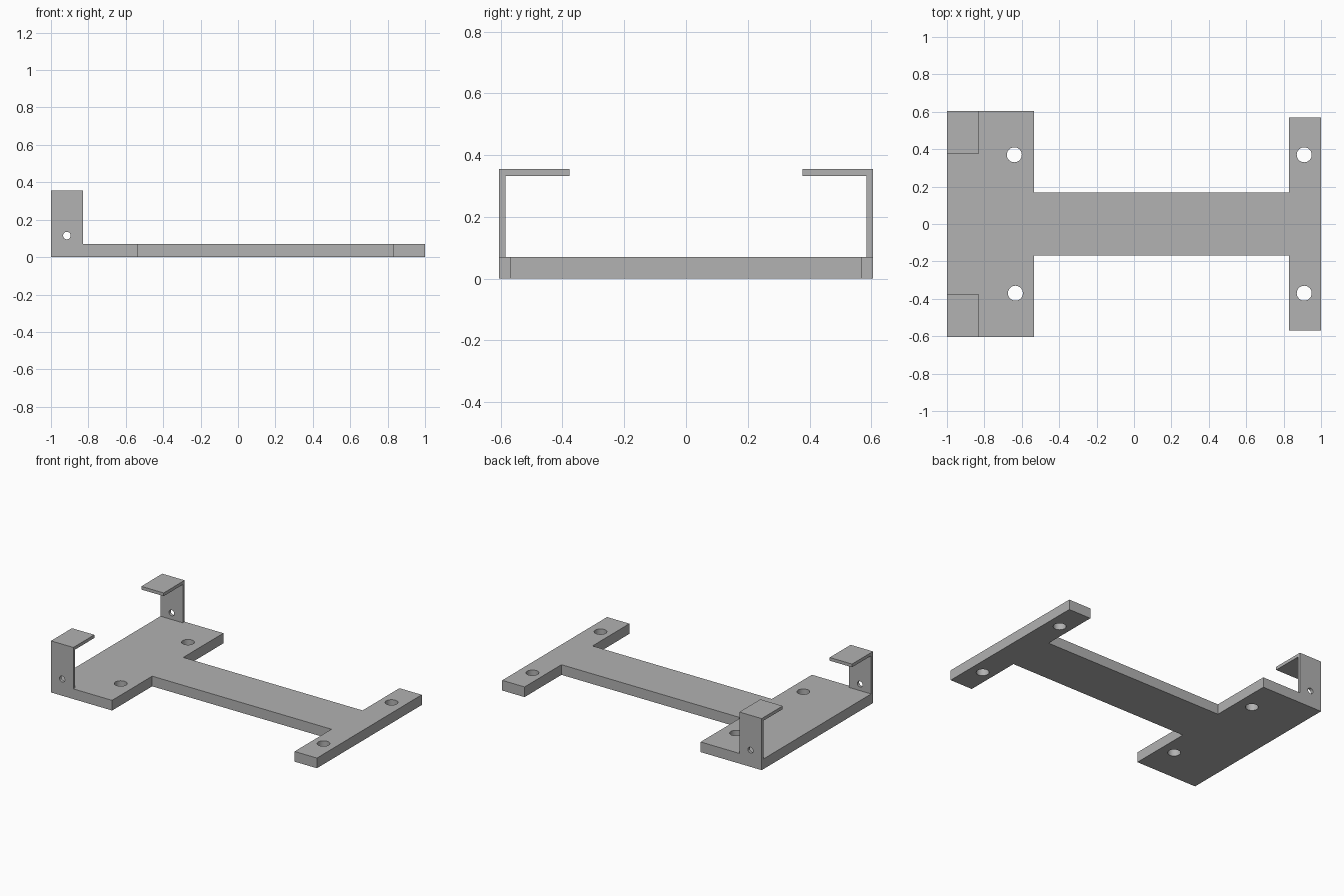
import bpy
import bmesh
from math import pi, radians
from mathutils import Matrix, Vector

cube = bpy.data.objects.get("Cube")
if cube:
    bpy.data.objects.remove(cube, do_unlink=True)

# Single plain grey material
GREY = (0.445, 0.445, 0.445, 1)
grey = bpy.data.materials.new("plain grey")
grey.use_nodes = True
grey.diffuse_color = GREY
grey.node_tree.nodes["Principled BSDF"].inputs["Base Color"].default_value = GREY


def make_object(name, bm):
    bmesh.ops.recalc_face_normals(bm, faces=bm.faces)
    mesh = bpy.data.meshes.new(name)
    bm.to_mesh(mesh)
    bm.free()
    mesh.materials.append(grey)
    obj = bpy.data.objects.new(name, mesh)
    bpy.context.collection.objects.link(obj)
    return obj


def extrude_outline(name, points, direction):
    """Solid from a closed outline swept along a direction."""
    bm = bmesh.new()
    face = bm.faces.new([bm.verts.new(p) for p in points])
    swept = bmesh.ops.extrude_face_region(bm, geom=[face], use_keep_orig=True)
    verts = [g for g in swept["geom"] if isinstance(g, bmesh.types.BMVert)]
    bmesh.ops.translate(bm, verts=verts, vec=Vector(direction))
    return make_object(name, bm)


def drill(obj, centers, radius, rotation):
    """Cut round through-holes at the given centers."""
    bm = bmesh.new()
    for c in centers:
        bmesh.ops.create_cone(bm, cap_ends=True, segments=40, radius1=radius,
                              radius2=radius, depth=0.2,
                              matrix=Matrix.Translation(c) @ rotation)
    cutter = make_object("hole_cutter", bm)
    cutter.hide_render = True
    mod = obj.modifiers.new("holes", "BOOLEAN")
    mod.operation = "DIFFERENCE"
    mod.solver = "EXACT"
    mod.object = cutter
    bpy.ops.object.select_all(action="DESELECT")
    bpy.context.view_layer.objects.active = obj
    obj.select_set(True)
    bpy.ops.object.modifier_apply(modifier=mod.name)
    bpy.data.objects.remove(cutter, do_unlink=True)
    bpy.ops.object.shade_smooth_by_angle(angle=radians(30))


# Base frame: wide plate, spine and cross bar as one mirrored outline
THICK = 0.07
half = [(-1, 0.605), (-0.535, 0.605), (-0.535, 0.169),
        (0.83, 0.169), (0.83, 0.57), (1, 0.57)]
outline = half + [(x, -y) for x, y in reversed(half)]
frame = extrude_outline("base_frame", [(x, y, 0) for x, y in outline], (0, 0, THICK))
screw_holes = [(-0.64, 0.37, 0.035), (-0.634, -0.37, 0.035),
               (0.91, 0.37, 0.035), (0.91, -0.37, 0.035)]
drill(frame, screw_holes, 0.04, Matrix.Identity(4))

# Hooked brackets: upright wall with an inward lip, one on each side
hook = [(0.605, THICK), (0.605, 0.355), (0.377, 0.355),
        (0.377, 0.333), (0.585, 0.333), (0.585, THICK)]
for name, side in (("front_bracket", -1), ("back_bracket", 1)):
    bracket = extrude_outline(name, [(-1, side * y, z) for y, z in hook], (0.17, 0, 0))
    drill(bracket, [(-0.915, side * 0.595, 0.115)], 0.02, Matrix.Rotation(pi / 2, 4, "X"))
